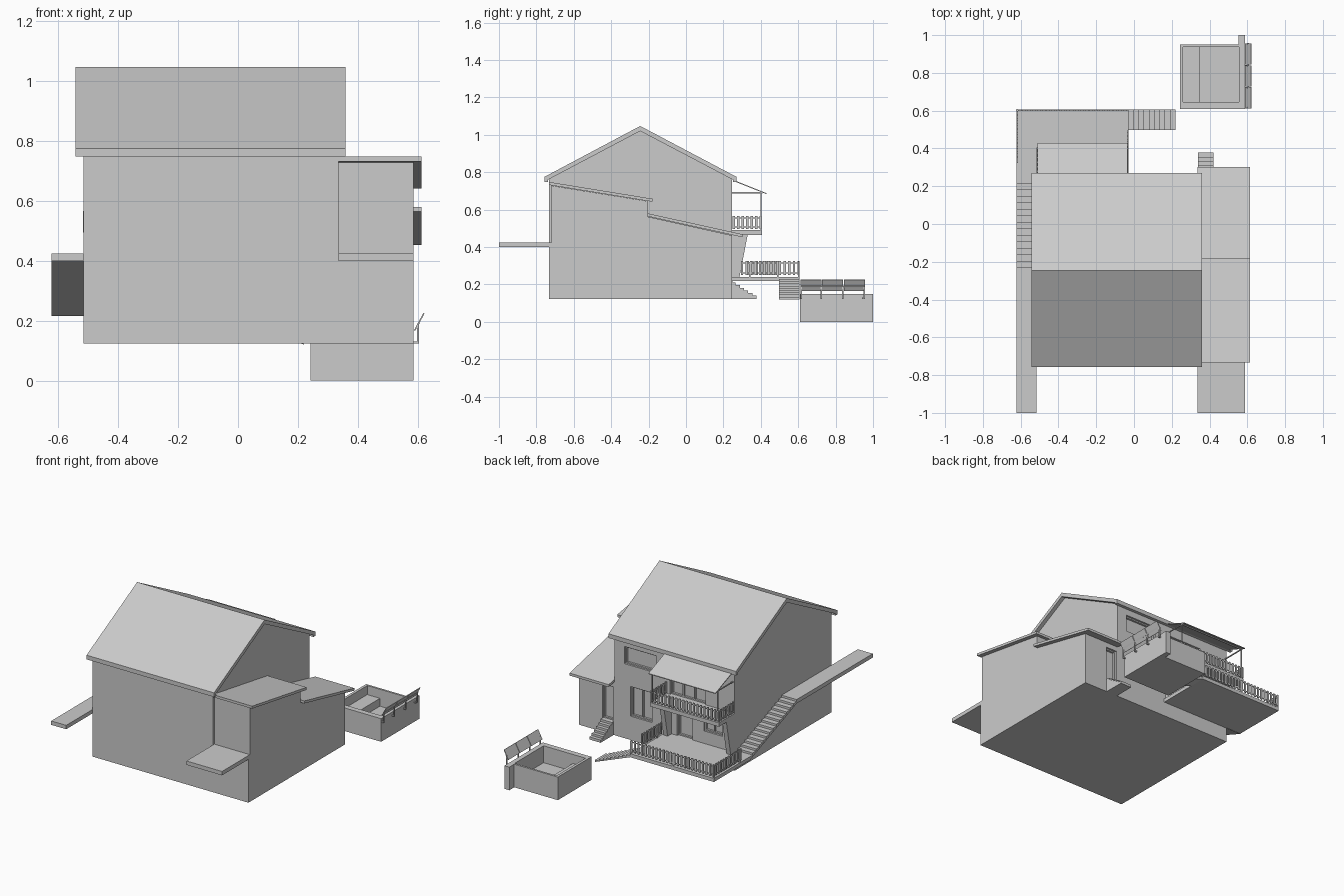
import bpy, bmesh

if "Cube" in bpy.data.objects:
    bpy.data.objects.remove(bpy.data.objects["Cube"])

def finish(name, bm):
    bmesh.ops.recalc_face_normals(bm, faces=bm.faces)
    me = bpy.data.meshes.new(name)
    bm.to_mesh(me)
    bm.free()
    ob = bpy.data.objects.new(name, me)
    bpy.context.collection.objects.link(ob)
    return ob

def boxes(name, items):
    # each item: x0, x1, y0, y1, z0, z1
    bm = bmesh.new()
    for x0, x1, y0, y1, z0, z1 in items:
        for v in bmesh.ops.create_cube(bm, size=1)['verts']:
            v.co = (x1 if v.co.x > 0 else x0, y1 if v.co.y > 0 else y0, z1 if v.co.z > 0 else z0)
    return finish(name, bm)

def box(name, *b):
    return boxes(name, [b])

def prism(name, axis, pts, lo, hi):
    # side profile swept along x or y
    bm = bmesh.new()
    at = (lambda t, p: (t, p[0], p[1])) if axis == 'x' else (lambda t, p: (p[0], t, p[1]))
    a = [bm.verts.new(at(lo, p)) for p in pts]
    b = [bm.verts.new(at(hi, p)) for p in pts]
    bm.faces.new(a)
    bm.faces.new(b)
    for i in range(len(pts)):
        j = (i + 1) % len(pts)
        bm.faces.new((a[i], a[j], b[j], b[i]))
    return finish(name, bm)

def steps(a0, z0, a1, z1, n):
    run, rise = (a1 - a0) / n, (z1 - z0) / n
    pts = []
    for i in range(n):
        pts += [(a0 + i * run, z0 + i * rise), (a0 + i * run, z0 + (i + 1) * rise)]
    return pts + [(a1, z1)]

def cut(target, *b):
    c = box('cutter', *b)
    c.hide_render = True
    c.hide_viewport = True
    m = target.modifiers.new('opening', 'BOOLEAN')
    m.operation, m.object, m.solver = 'DIFFERENCE', c, 'EXACT'

def railing(name, p, q, z0, z1):
    # flat pickets between two rails, along x or y
    (x0, y0), (x1, y1) = p, q
    along_x = abs(x1 - x0) > abs(y1 - y0)
    n = round(max(abs(x1 - x0), abs(y1 - y0)) / 0.025)
    w, t = (0.006, 0.003) if along_x else (0.003, 0.006)
    items = []
    for i in range(n + 1):
        x, y = x0 + (x1 - x0) * i / n, y0 + (y1 - y0) * i / n
        items.append((x - w, x + w, y - t, y + t, z0, z1))
    for z in (z0 + 0.008, z1 - 0.014):
        items.append((x0 - 0.002, x1 + 0.002, y0 - 0.002, y1 + 0.002, z, z + 0.006))
    boxes(name, items)

# House body and gable roof
RIDGE = -0.245
house = prism('house_walls', 'x', [(-.733, .123), (.246, .123), (.246, .765), (RIDGE, 1.025), (-.733, .765)], -.517, .335)
prism('main_roof', 'x', [(-.757, .748), (-.757, .775), (RIDGE, 1.047), (.27, .775), (.27, .748),
                         (.25, .748), (.25, .76), (RIDGE, 1.02), (-.737, .76), (-.737, .748)], -.543, .36)

# Stepped side annex with two lean-to roofs
annex = prism('annex_walls', 'x', [(-.733, .123), (.246, .123), (.246, .462), (-.205, .562), (-.205, .645),
                                   (-.718, .728), (-.718, .40), (-.733, .40)], .335, .587)
for name, y0, z0, y1, z1 in (('annex_upper_roof', -.733, .748, -.18, .658), ('annex_lower_roof', -.205, .58, .303, .468)):
    prism(name, 'x', [(y0, z0), (y1, z1), (y1, z1 - .016), (y0, z0 - .016)], .335, .613)
box('entrance_slab', .335, .587, -1, -.715, .40, .425)

# Openings on the back wall: recess, glass, frame
Y = .246
openings = [('upper_window', house, .04, .265, .60, .71, 1),
            ('lower_window', house, .07, .22, .275, .465, 2),
            ('balcony_door', house, -.31, -.06, .49, .69, 3),
            ('terrace_door', house, -.22, -.11, .24, .43, 1),
            ('terrace_window', house, -.43, -.30, .32, .43, 2),
            ('annex_door', annex, .345, .42, .21, .43, 1)]
for name, wall, x0, x1, z0, z1, panes in openings:
    cut(wall, x0, x1, Y - .025, Y + .02, z0, z1)
    f, ya, yb = .008, Y - .027, Y - .012
    parts = [(x0, x1, ya, yb, z0, z0 + f), (x0, x1, ya, yb, z1 - f, z1)]
    for i in range(panes + 1):
        x = x0 + (x1 - x0 - f) * i / panes
        parts.append((x, x + f, ya, yb, z0 + f, z1 - f))
    boxes(name + '_frame', parts)

# Path and stair down the left side
prism('side_path_and_stairs', 'x', [(-1, .40), (-1, .425)] + steps(-.23, .425, .25, .24, 14)
      + [(.25, .215), (-.23, .40)], -.623, -.517)

# Terrace, its steps and railings
box('terrace', -.623, -.03, .246, .607, .217, .24)
prism('terrace_steps', 'y', steps(-.03, .24, .22, .133, 9) + [(.22, .12), (-.03, .217)], .497, .607)
railing('terrace_rail_back', (-.618, .602), (-.035, .602), .25, .325)
railing('terrace_rail_left', (-.618, .33), (-.618, .602), .25, .325)
railing('terrace_rail_right', (-.033, .30), (-.033, .49), .25, .325)
boxes('terrace_rail_posts', [(x - .004, x + .004, y - .004, y + .004, .235, .32)
      for x, y in ((-.618, .602), (-.033, .602), (-.33, .602), (-.618, .34), (-.033, .34), (-.033, .49))])

# Balcony on tapered side walls
box('balcony_slab', -.517, -.03, .24, .405, .465, .49)
for x in (-.517, -.07):
    prism('balcony_support', 'x', [(.24, .235), (.285, .235), (.33, .467), (.24, .467)], x, x + .03)
railing('balcony_rail_back', (-.512, .40), (-.035, .40), .495, .567)
for x in (-.512, -.035):
    railing('balcony_rail_side', (x, .255), (x, .40), .495, .567)

# Balcony canopy with slim frame
prism('balcony_canopy', 'x', [(.255, .758), (.43, .688), (.43, .683), (.255, .752)], -.51, -.035)
boxes('canopy_frame', [(x - .003, x + .003, .397, .403, .485, .695) for x in (-.505, -.04)]
      + [(x - .003, x + .003, .24, .41, .687, .693) for x in (-.505, -.04)]
      + [(-.505, -.04, .397, .403, .687, .693)])

# Annex back steps
prism('annex_steps', 'x', [(.24, .123), (.24, .21)] + steps(.265, .21, .378, .14, 5) + [(.378, .123)], .34, .42)

# Pool with bench and wall stub
pool = box('pool_shell', .243, .587, .61, .95, 0, .148)
cut(pool, .26, .557, .645, .937, .04, .2)
box('pool_bench', .258, .35, .643, .939, .035, .09)
box('pool_wall_stub', .552, .587, .945, 1, 0, .148)

# Tilted panels on posts beside the pool
for i in range(3):
    y = .612 + i * .116
    prism('tilted_panel', 'y', [(.588, .168), (.619, .225), (.623, .223), (.592, .166)], y, y + .112)
boxes('panel_posts', [(.598, .604, y - .004, y + .004, .123, .19) for y in (.616, .722, .838, .954)])
prism('panel_rail', 'y', [(.600, .186), (.605, .194), (.608, .192), (.603, .184)], .612, .958)
boxes('panel_brackets', [(.585, .602, y - .004, y + .004, .123, .131) for y in (.616, .722, .838, .946)])
